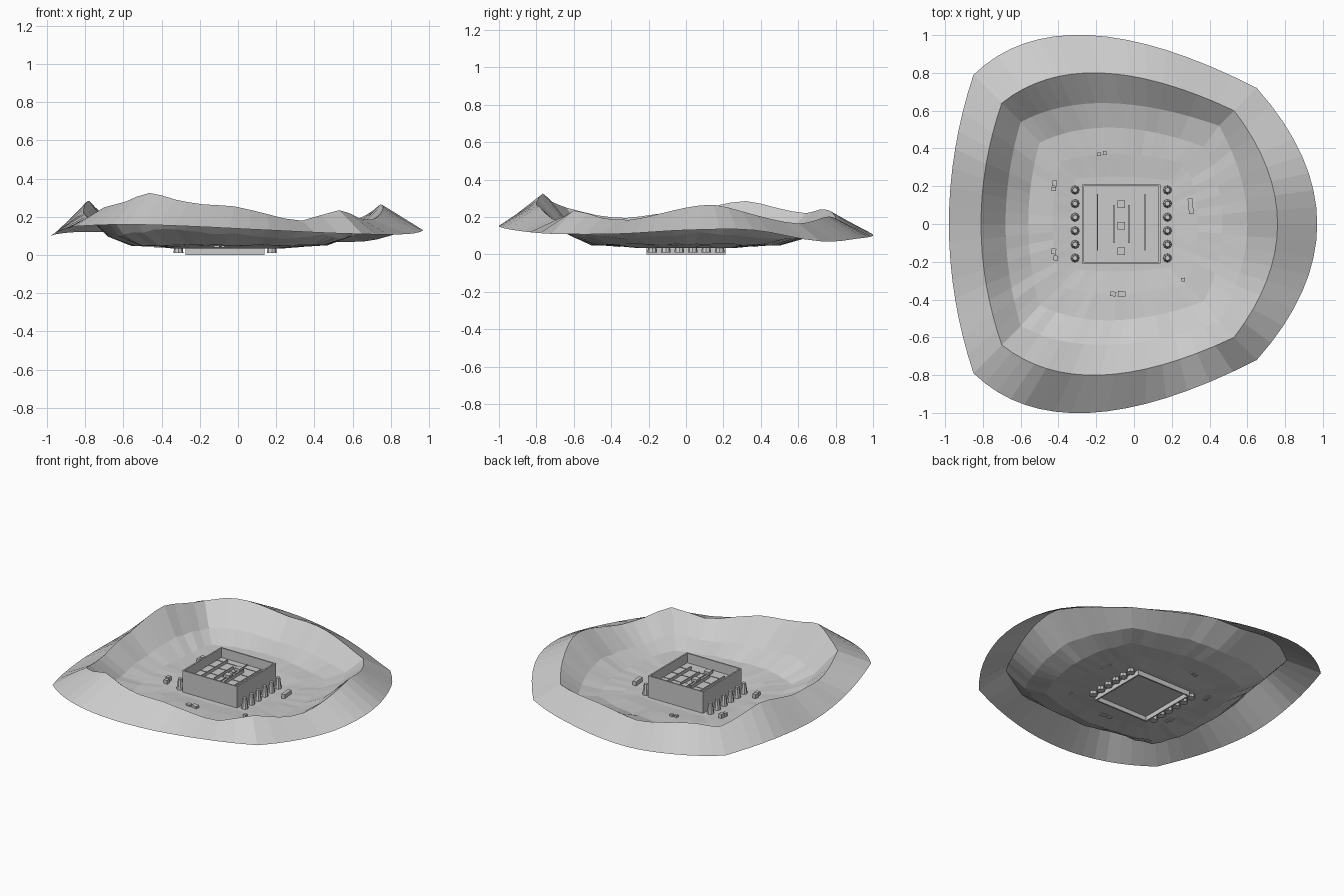
import bpy, bmesh, math, random
from mathutils import Vector

random.seed(4)
cube = bpy.data.objects.get("Cube")
if cube:
    bpy.data.objects.remove(cube)

stone = bpy.data.materials.new("stone_grey")
stone.use_nodes = True
stone.diffuse_color = (0.6, 0.6, 0.6, 1)
stone.node_tree.nodes["Principled BSDF"].inputs["Base Color"].default_value = (0.6, 0.6, 0.6, 1)

STEPS = 16  # segments along each of the four sides of the valley


def finish(name, bm):
    mesh = bpy.data.meshes.new(name)
    bm.to_mesh(mesh)
    bm.free()
    mesh.materials.append(stone)
    obj = bpy.data.objects.new(name, mesh)
    bpy.context.collection.objects.link(obj)


def add_box(bm, lo, hi, turn=0):
    lo, hi = Vector(lo), Vector(hi)
    mid, size = (lo + hi) / 2, hi - lo
    verts = bmesh.ops.create_cube(bm, size=1)["verts"]
    for v in verts:
        x, y, z = (v.co[i] * size[i] for i in range(3))
        c, s = math.cos(turn), math.sin(turn)
        v.co = mid + Vector((x * c - y * s, x * s + y * c, z))


def ring(xl, yl, xr, yr, left, right, top_x, top_y):
    """Four bowed sides, starting at the front corner on -x, going round to +x."""
    corners = [Vector(p) for p in ((xl, -yl), (xr, -yr), (xr, yr), (xl, yl))]
    mids = [Vector(p) for p in ((top_x, -top_y), (right, 0), (top_x, top_y), (left, 0))]
    points = []
    for i, mid in enumerate(mids):
        a, b = corners[i], corners[(i + 1) % 4]
        ctrl = 2 * mid - (a + b) / 2
        for k in range(STEPS):
            t = k / STEPS
            points.append(a * (1 - t) ** 2 + ctrl * 2 * t * (1 - t) + b * t * t)
    return points


def smooth_loop(values):
    """Closed spline through evenly spaced heights."""
    n, out = len(values), []
    for k in range(4 * STEPS):
        f = k / (4 * STEPS) * n
        i, t = int(f), f % 1
        a, b, c, d = (values[(i + j) % n] for j in (-1, 0, 1, 2))
        out.append(b + t / 2 * (c - a + t * (2 * a - 5 * b + 4 * c - d + t * (3 * (b - c) + d - a))))
    return out


def jitter(size):
    return random.uniform(-size, size)


# Valley: foot of the outer slope, crest, then terraces down to the building
crest = smooth_loop([.25, .28, .325, .29, .265, .255, .215, .18,
                     .235, .195, .185, .215, .25, .265, .23, .19,
                     .165, .18, .2, .2, .19, .21, .235, .24,
                     .22, .25, .285, .26, .225, .215, .195, .21])
foot = smooth_loop([.15, .16, .15, .13, .11, .11, .13, .13,
                    .07, .085, .1, .12, .12, .11, .1, .12])
outlines = [
    ring(-.85, .79, .65, .72, -.98, .97, -.24, 1.0),
    ring(-.70, .64, .53, .60, -.81, .76, -.18, .80),
    ring(-.60, .54, .45, .52, -.68, .60, -.14, .64),
    ring(-.50, .43, .37, .41, -.56, .47, -.11, .51),
    ring(-.39, .33, .27, .32, -.43, .34, -.09, .37),
    ring(-.31, .24, .19, .23, -.33, .22, -.07, .25),
    ring(-.27, .205, .135, .205, -.27, .135, -.0675, .205),
]

bm = bmesh.new()
loops = []
for level, outline in enumerate(outlines):
    loop = []
    for k, p in enumerate(outline):
        z = [foot[k], crest[k], .03 + .36 * (crest[k] - .03) + jitter(.005),
             .052 + jitter(.005), .045 + jitter(.002), .033, .033][level]
        loop.append(bm.verts.new((p.x, p.y, z)))
    loops.append(loop)
for outer, inner in zip(loops, loops[1:]):
    for k in range(len(outer)):
        j = (k + 1) % len(outer)
        bm.faces.new((outer[k], outer[j], inner[j], inner[k]))
finish("valley", bm)

# Building walls
X0, X1, Y, TOP, T = -.275, .14, .21, .18, .01
CX = (X0 + X1) / 2
bm = bmesh.new()
for side in (-1, 1):
    y0, y1 = sorted((side * Y, side * (Y - T)))
    add_box(bm, (X0, y0, 0), (X1, y1, TOP))
for x in (X0, X1 - T):
    add_box(bm, (x, T - Y, 0), (x + T, Y - T, TOP))
finish("building_walls", bm)

# Floor near the ground and recessed roof deck above it
DECK = .115
for name, z0, z1 in (("building_floor", .03, .04), ("roof_deck", DECK - .01, DECK)):
    bm = bmesh.new()
    add_box(bm, (X0 + T, T - Y, z0), (X1 - T, Y - T, z1))
    finish(name, bm)

# Roof rails, centre spine and cross seams
bm = bmesh.new()
for side in (-1, 1):
    for dx, y0, y1 in ((.125, -.14, .16), (.04, -.1, .1)):
        x = CX + side * dx
        add_box(bm, (x - .003, y0, DECK), (x + .003, y1, DECK + .02))
add_box(bm, (CX - .002, T - Y, DECK), (CX + .002, Y - T, DECK + .006))
for y in (-.12, -.03, .06, .15):
    add_box(bm, (X0 + T, y - .0015, DECK), (X1 - T, y + .0015, DECK + .003))
finish("roof_rails", bm)

# Roof hatches
bm = bmesh.new()
for y in (.105, -.01, -.145):
    add_box(bm, (CX - .02, y - .02, DECK), (CX + .02, y + .02, DECK + .02))
finish("roof_hatches", bm)

# Rows of tapered pillars along both sides
bm = bmesh.new()
for x in (X0 - .037, X1 + .037):
    for y in (-.18, -.108, -.036, .036, .108, .18):
        for r0, r1, z0, z1 in ((.026, .023, .01, .035), (.023, .013, .035, .105)):
            cone = bmesh.ops.create_cone(bm, cap_ends=True, segments=8, radius1=r0,
                                         radius2=r1, depth=z1 - z0)
            bmesh.ops.translate(bm, verts=cone["verts"], vec=(x, y, (z0 + z1) / 2))
finish("side_pillars", bm)

# Loose blocks scattered round the floor
bm = bmesh.new()
for x, y, w, d, h in ((-.185, .37, .02, .02, .015), (-.155, .375, .02, .02, .015),
                      (-.42, .215, .025, .03, .03), (-.425, .185, .025, .02, .025),
                      (-.425, -.145, .025, .03, .03), (-.415, -.18, .025, .025, .025),
                      (-.11, -.37, .03, .025, .012), (-.065, -.37, .04, .03, .016),
                      (.30, .095, .025, .08, .025), (.26, -.295, .02, .02, .012)):
    add_box(bm, (x - w / 2, y - d / 2, .04), (x + w / 2, y + d / 2, .045 + h), jitter(.2))
finish("loose_blocks", bm)
